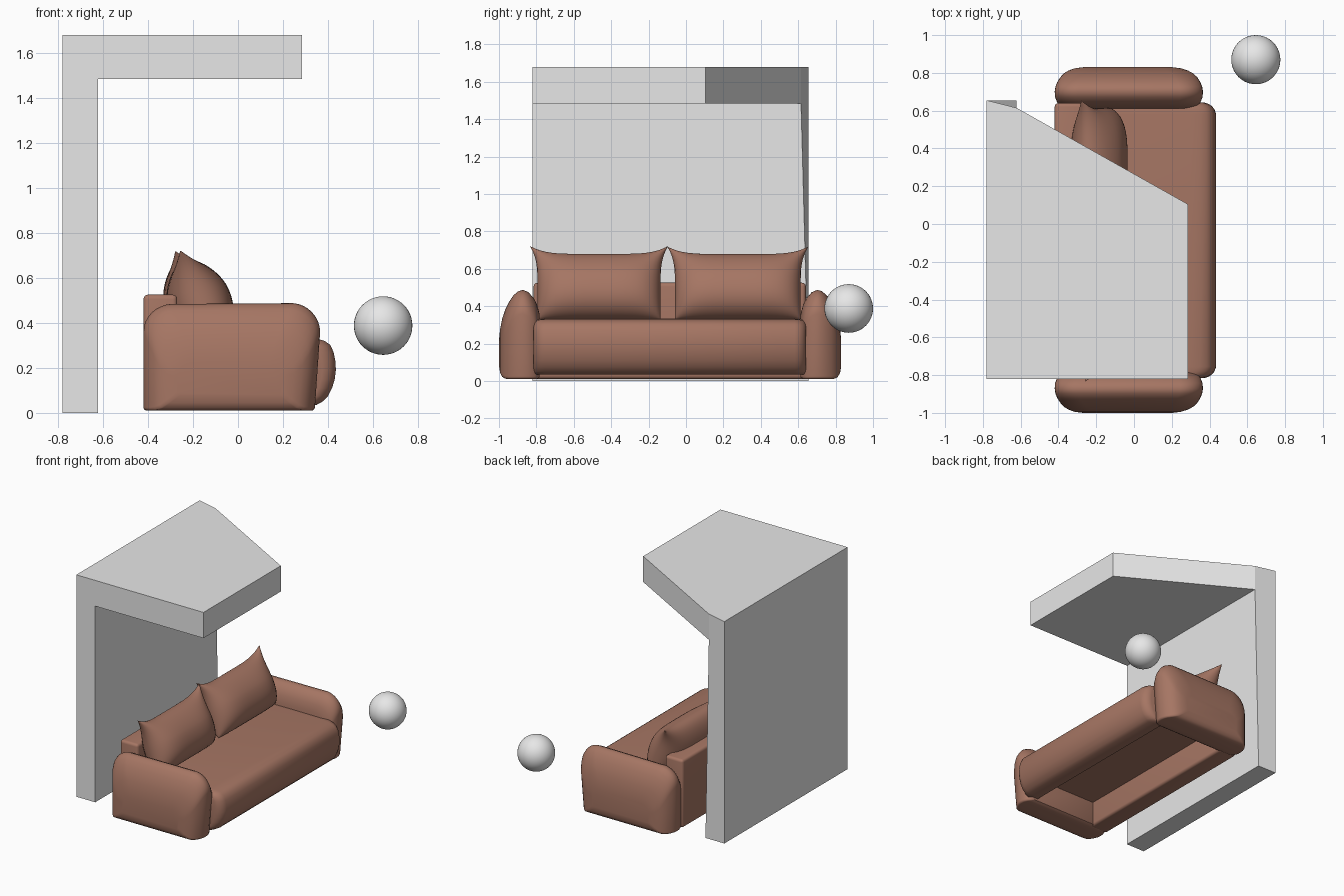
import bpy, bmesh, math
from mathutils import Vector

if "Cube" in bpy.data.objects:
    bpy.data.objects.remove(bpy.data.objects["Cube"])


def material(name, rgb):
    m = bpy.data.materials.new(name)
    m.diffuse_color = (*rgb, 1)
    m.use_nodes = True
    m.node_tree.nodes["Principled BSDF"].inputs["Base Color"].default_value = m.diffuse_color
    return m


BROWN = material("brown leather", (0.38, 0.18, 0.126))
GREY = material("light grey", (0.8, 0.8, 0.8))


def finish(bm, name, mat, smooth=None):
    bmesh.ops.recalc_face_normals(bm, faces=bm.faces[:])
    me = bpy.data.meshes.new(name)
    bm.to_mesh(me)
    bm.free()
    me.materials.append(mat)
    if smooth:
        for p in me.polygons:
            p.use_smooth = True
        me.set_sharp_from_angle(angle=math.radians(smooth))
    ob = bpy.data.objects.new(name, me)
    bpy.context.collection.objects.link(ob)
    return ob


def loft(rings, name, mat, smooth):
    bm = bmesh.new()
    vs = [[bm.verts.new(p) for p in r] for r in rings]
    n = len(vs[0])
    for a, b in zip(vs, vs[1:]):
        for i in range(n):
            j = (i + 1) % n
            bm.faces.new((a[i], a[j], b[j], b[i]))
    bm.faces.new(vs[0])
    bm.faces.new(vs[-1])
    return finish(bm, name, mat, smooth)


# Armrests: rounded side outline, lofted from inner face to domed outer face
def arm_ring(y, inset, top, bottom):
    x0, x1 = -0.42 + inset, 0.365 - inset
    r = min(0.12, (top - bottom) * 0.45)
    pts = []
    corners = [(x1 - r, top - r, 0, r), (x0 + r, top - r, 90, r),
               (x0 + 0.015, bottom + 0.015, 180, 0.015), (x1 - 0.015, bottom + 0.015, 270, 0.015)]
    for cx, cz, start, rad in corners:
        for k in range(9):
            a = math.radians(start + 90 * k / 8)
            x, z = cx + rad * math.cos(a), cz + rad * math.sin(a)
            if x > 0:                       # front edge leans in towards the floor
                x -= 0.025 * max(0, 1 - z / 0.3)
            if z > 0.2:                     # slightly crowned top
                z -= 0.015 * min(1, (x / 0.35) ** 2)
            pts.append((x, y, z))
    return pts


# depth from inner face, end inset, top, bottom
ARM = [(0, .05, .36, .02), (.015, .028, .415, .012), (.03, .014, .447, .01), (.06, .002, .482, .01),
       (.09, 0, .495, .01), (.115, .004, .487, .01), (.14, .014, .465, .01), (.165, .03, .427, .01),
       (.185, .048, .385, .013), (.2, .072, .34, .022), (.212, .105, .28, .045), (.218, .15, .22, .08)]
for side, name in ((1, "right_arm"), (-1, "left_arm")):
    loft([arm_ring(-0.085 + side * (0.697 + d), i, t, b) for d, i, t, b in ARM], name, BROWN, 50)

# Seat: bulging front roll, hollow underneath
SEAT = [(-.3, .2), (-.3, .33), (0, .333), (.3, .332), (.35, .33), (.385, .32), (.41, .302), (.425, .27),
        (.433, .23), (.435, .19), (.43, .15), (.418, .11), (.4, .075), (.375, .05), (.35, .036), (.25, .036),
        (.25, .2)]
ENDS = [(0, .06), (.006, .04), (.018, .022), (.035, .009), (.06, 0)]
layers = [(-.815 + d, i) for d, i in ENDS] + [(.642 - d, i) for d, i in reversed(ENDS)]
loft([[(x - i if x > .3 else x, y, z - (i * .25 if z > .3 else 0)) for x, z in SEAT] for y, i in layers],
     "seat", BROWN, 50)


# Backrest: softly bevelled upright box
bm = bmesh.new()
bmesh.ops.create_cube(bm, size=1)
for v in bm.verts:
    v.co = Vector((-.345, -.087, .268)) + Vector((v.co.x * .15, v.co.y * 1.455, v.co.z * .515))
bmesh.ops.bevel(bm, geom=bm.edges[:], offset=.02, segments=4, profile=.5, affect='EDGES')
finish(bm, "backrest", BROWN, 40)


# Back pillows: puffed sheets with pointed upper corners, leaning back
def pillow(name, cx, cy, cz, half_w, lean):
    a = math.radians(lean)
    n, half_h, thick = 24, .21, .14
    bm = bmesh.new()
    for side in (1, -1):
        grid = []
        for i in range(n + 1):
            row = []
            for j in range(n + 1):
                u = math.sin(math.pi / 2 * (2 * i / n - 1))
                v = math.sin(math.pi / 2 * (2 * j / n - 1))
                y = half_w * u * (.89 + .11 * max(v, 0) ** 3)
                h = half_h * v - .05 * max(v, 0) * (1 - abs(u) ** 5)
                t = side * thick * max(0, (1 - u ** 4) * (1 - v * v)) ** .5 * (1 - .25 * v)
                row.append(bm.verts.new((cx + t * math.cos(a) - h * math.sin(a), cy + y,
                                         cz + t * math.sin(a) + h * math.cos(a))))
            grid.append(row)
        for i in range(n):
            for j in range(n):
                bm.faces.new((grid[i][j], grid[i + 1][j], grid[i + 1][j + 1], grid[i][j + 1]))
    bmesh.ops.remove_doubles(bm, verts=bm.verts[:], dist=1e-5)
    finish(bm, name, BROWN, 80)


pillow("left_pillow", -.185, -.465, .525, .37, 20)
pillow("right_pillow", -.2, .277, .525, .378, 22)

# Canopy: wall with overhanging roof, cut obliquely at the far end (x, z, far y)
CANOPY = [(-.78, 0, .655), (-.622, 0, .655), (-.622, 1.485, .615), (.285, 1.485, .105),
          (.285, 1.68, .105), (-.622, 1.68, .615), (-.78, 1.68, .655)]
bm = bmesh.new()
near = [bm.verts.new((x, -.82, z)) for x, z, y in CANOPY]
far = [bm.verts.new((x, y, z)) for x, z, y in CANOPY]
for i in range(7):
    j = (i + 1) % 7
    bm.faces.new((near[i], near[j], far[j], far[i]))
for ring in (near, far):
    bm.faces.new([ring[i] for i in (0, 1, 2, 5, 6)])
    bm.faces.new([ring[i] for i in (2, 3, 4, 5)])
finish(bm, "canopy", GREY)

# Ball
bm = bmesh.new()
bmesh.ops.create_uvsphere(bm, u_segments=40, v_segments=24, radius=.13)
bmesh.ops.translate(bm, verts=bm.verts[:], vec=(.645, .87, .388))
finish(bm, "ball", GREY, 40)
